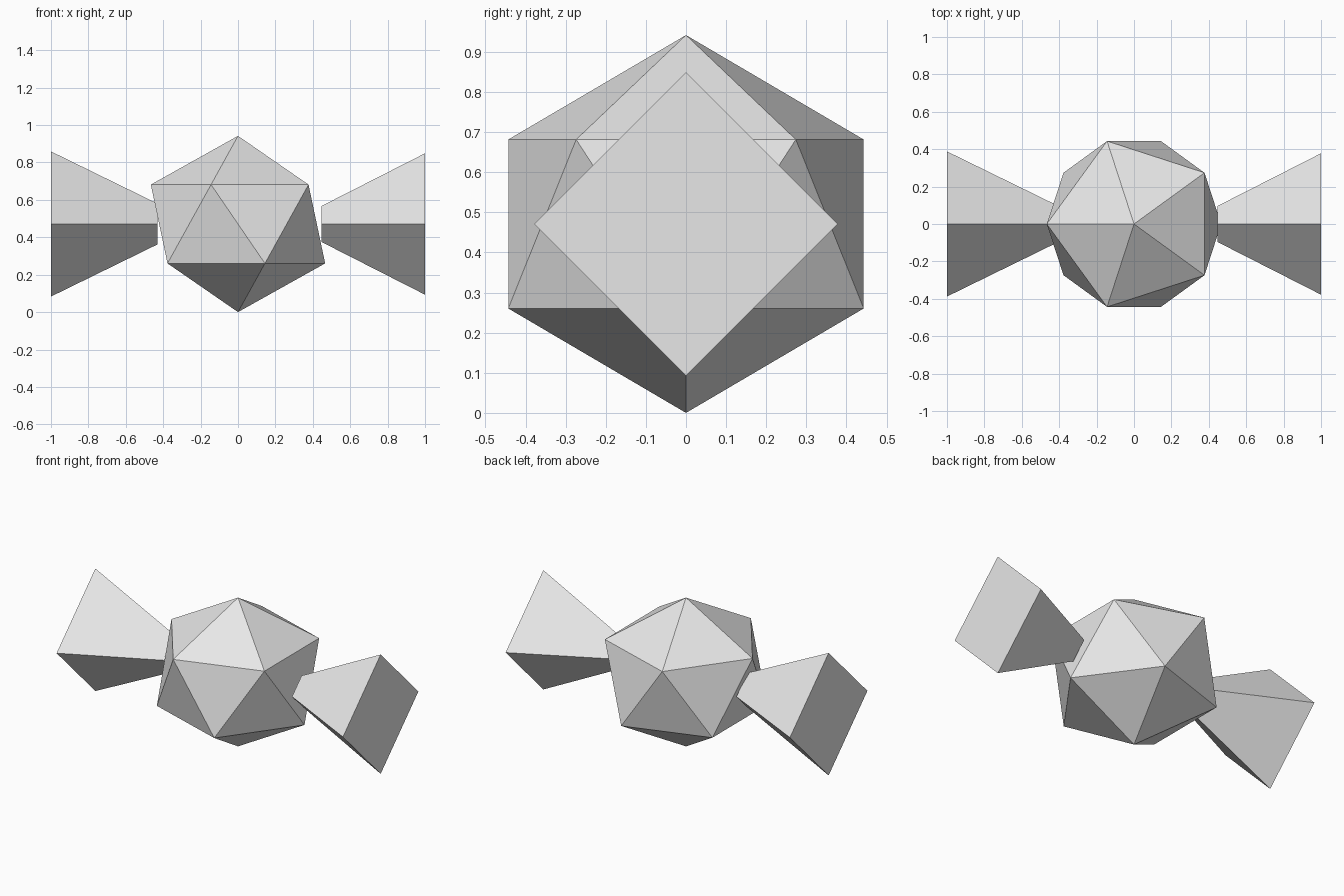
import bpy, bmesh, math
from mathutils import Matrix

if "Cube" in bpy.data.objects:
    bpy.data.objects.remove(bpy.data.objects["Cube"])

CENTRE_Z = 0.471

grey = bpy.data.materials.new("light grey")
grey.diffuse_color = (0.8, 0.8, 0.8, 1.0)
grey.use_nodes = True
grey.node_tree.nodes["Principled BSDF"].inputs["Base Color"].default_value = grey.diffuse_color


def add_object(name, bm):
    bmesh.ops.recalc_face_normals(bm, faces=bm.faces[:])
    mesh = bpy.data.meshes.new(name)
    bm.to_mesh(mesh)
    bm.free()
    mesh.materials.append(grey)
    obj = bpy.data.objects.new(name, mesh)
    obj.location.z = CENTRE_Z
    bpy.context.collection.objects.link(obj)
    return obj


# faceted body: icosahedron, slightly wider than tall, a vertex up and down
bm = bmesh.new()
bmesh.ops.create_icosphere(
    bm, subdivisions=1, radius=1.0,
    matrix=Matrix.Rotation(math.pi, 4, "Z") @ Matrix.Diagonal((0.521, 0.521, 0.471, 1)))
add_object("body", bm)


# four-sided flaring wings, lying along x with corners up, down, front and back
def wing(name, x0, r0, x1, r1):
    bm = bmesh.new()
    bmesh.ops.create_cone(
        bm, cap_ends=True, segments=4, radius1=r0, radius2=r1, depth=x1 - x0,
        matrix=Matrix.Translation(((x0 + x1) / 2, 0, 0)) @ Matrix.Rotation(math.pi / 2, 4, "Y"))
    return add_object(name, bm)


wing("left_wing", -1.0, 0.388, -0.43, 0.109)
wing("right_wing", 0.446, 0.096, 1.0, 0.378)
